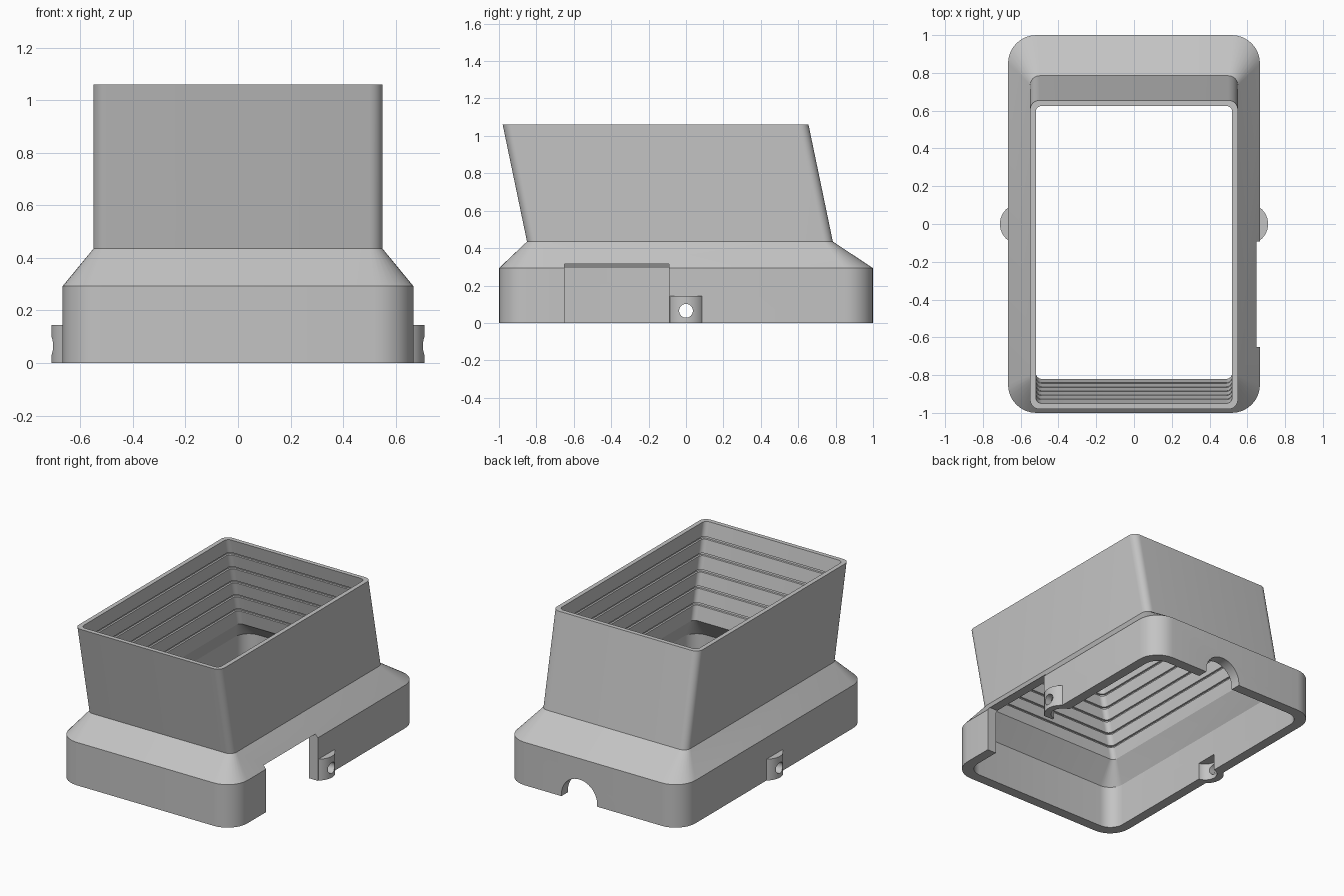
import bpy, bmesh
from math import cos, sin, pi, radians
from mathutils import Vector

cube = bpy.data.objects.get("Cube")
if cube:
    bpy.data.objects.remove(cube, do_unlink=True)

grey = bpy.data.materials.new("light_grey")
grey.use_nodes = True
colour = (0.55, 0.55, 0.55, 1)
grey.diffuse_color = colour
grey.node_tree.nodes["Principled BSDF"].inputs["Base Color"].default_value = colour


def make_object(name, bm):
    bmesh.ops.recalc_face_normals(bm, faces=bm.faces)
    mesh = bpy.data.meshes.new(name)
    bm.to_mesh(mesh)
    bm.free()
    mesh.materials.append(grey)
    obj = bpy.data.objects.new(name, mesh)
    bpy.context.collection.objects.link(obj)
    return obj


def rounded_ring(hx, hy, radius, z, cy=0.0, steps=8):
    """Rounded rectangle at height z, centred on y = cy."""
    ring = []
    for i, (sx, sy) in enumerate([(1, 1), (-1, 1), (-1, -1), (1, -1)]):
        for k in range(steps + 1):
            a = (i + k / steps) * pi / 2
            ring.append(Vector((sx * (hx - radius) + radius * cos(a),
                                cy + sy * (hy - radius) + radius * sin(a), z)))
    return ring


def prism(name, points, offset):
    """Extrude a closed polygon along an offset vector."""
    bm = bmesh.new()
    low = [bm.verts.new(p) for p in points]
    high = [bm.verts.new(Vector(p) + Vector(offset)) for p in points]
    bm.faces.new(low)
    bm.faces.new(high)
    for i in range(len(low)):
        j = (i + 1) % len(low)
        bm.faces.new((low[i], low[j], high[j], high[i]))
    return make_object(name, bm)


def arc(start, end, steps):
    return [start + (end - start) * i / steps for i in range(steps + 1)]


def combine(target, tool, operation):
    mod = target.modifiers.new(operation.lower(), "BOOLEAN")
    mod.operation = operation
    mod.solver = "EXACT"
    mod.object = tool
    bpy.context.view_layer.objects.active = target
    bpy.ops.object.modifier_apply(modifier=mod.name)
    bpy.data.objects.remove(tool, do_unlink=True)


# Leaning hood dimensions
HOOD_Z, TOP_Z = 0.435, 1.06
HALF_X, HALF_Y = 0.55, 0.8175


def hood_ring(inset, z):
    lean = -0.0325 - 0.208 * (z - HOOD_Z)
    return rounded_ring(HALF_X - inset, HALF_Y - inset, 0.05 - inset * 0.6, z, lean)


# Outer skin, going up
rings = [rounded_ring(0.667, 1, 0.15, 0), rounded_ring(0.667, 1, 0.15, 0.293),
         hood_ring(0, HOOD_Z), hood_ring(0, TOP_Z), hood_ring(0.03, TOP_Z)]
# Inner skin with shallow light-trap grooves, going down
for i in range(1, 6):
    z = TOP_Z - i * (TOP_Z - HOOD_Z) / 6
    rings += [hood_ring(0.03, z + 0.008), hood_ring(0.02, z + 0.006),
              hood_ring(0.02, z - 0.006), hood_ring(0.03, z - 0.008)]
rings += [hood_ring(0.03, HOOD_Z), rounded_ring(0.6, 0.93, 0.1, 0.293),
          rounded_ring(0.6, 0.93, 0.1, 0)]

bm = bmesh.new()
loops = [[bm.verts.new(p) for p in ring] for ring in rings]
for a, b in zip(loops, loops[1:] + loops[:1]):
    for i in range(len(a)):
        j = (i + 1) % len(a)
        bm.faces.new((a[i], a[j], b[j], b[i]))
hood = make_object("hood_shell", bm)

# Screw lugs on both sides, hollowed from inside
for side in (1, -1):
    lug = [(side * (0.602 + 0.108 * cos(t)), 0.108 * sin(t), 0)
           for t in arc(-pi / 2, pi / 2, 24)]
    combine(hood, prism("lug", lug, (0, 0, 0.145)), "UNION")
for side in (1, -1):
    recess = [(side * (0.59 + 0.075 * cos(t)), 0.075 * sin(t), -0.1)
              for t in arc(0, 2 * pi, 32)[:-1]]
    combine(hood, prism("lug_recess", recess, (0, 0, 0.215)), "DIFFERENCE")

# Screw holes through both lugs
hole = [(-1, 0.037 * cos(t), 0.065 + 0.037 * sin(t)) for t in arc(0, 2 * pi, 24)[:-1]]
combine(hood, prism("screw_holes", hole, (2, 0, 0)), "DIFFERENCE")

# Side notch
notch = [(0.5, -0.65, -0.1), (0.8, -0.65, -0.1), (0.8, -0.092, -0.1), (0.5, -0.092, -0.1)]
combine(hood, prism("side_notch", notch, (0, 0, 0.415)), "DIFFERENCE")

# Cable arch in the back wall
arch = [(0.105 + 0.135 * cos(t), 0.85, 0.015 + 0.135 * sin(t)) for t in arc(0, pi, 24)]
arch += [(-0.03, 0.85, -0.1), (0.24, 0.85, -0.1)]
combine(hood, prism("cable_arch", arch, (0, 0.3, 0)), "DIFFERENCE")

bpy.ops.object.select_all(action="DESELECT")
hood.select_set(True)
bpy.context.view_layer.objects.active = hood
bpy.ops.object.shade_smooth_by_angle(angle=radians(25))
